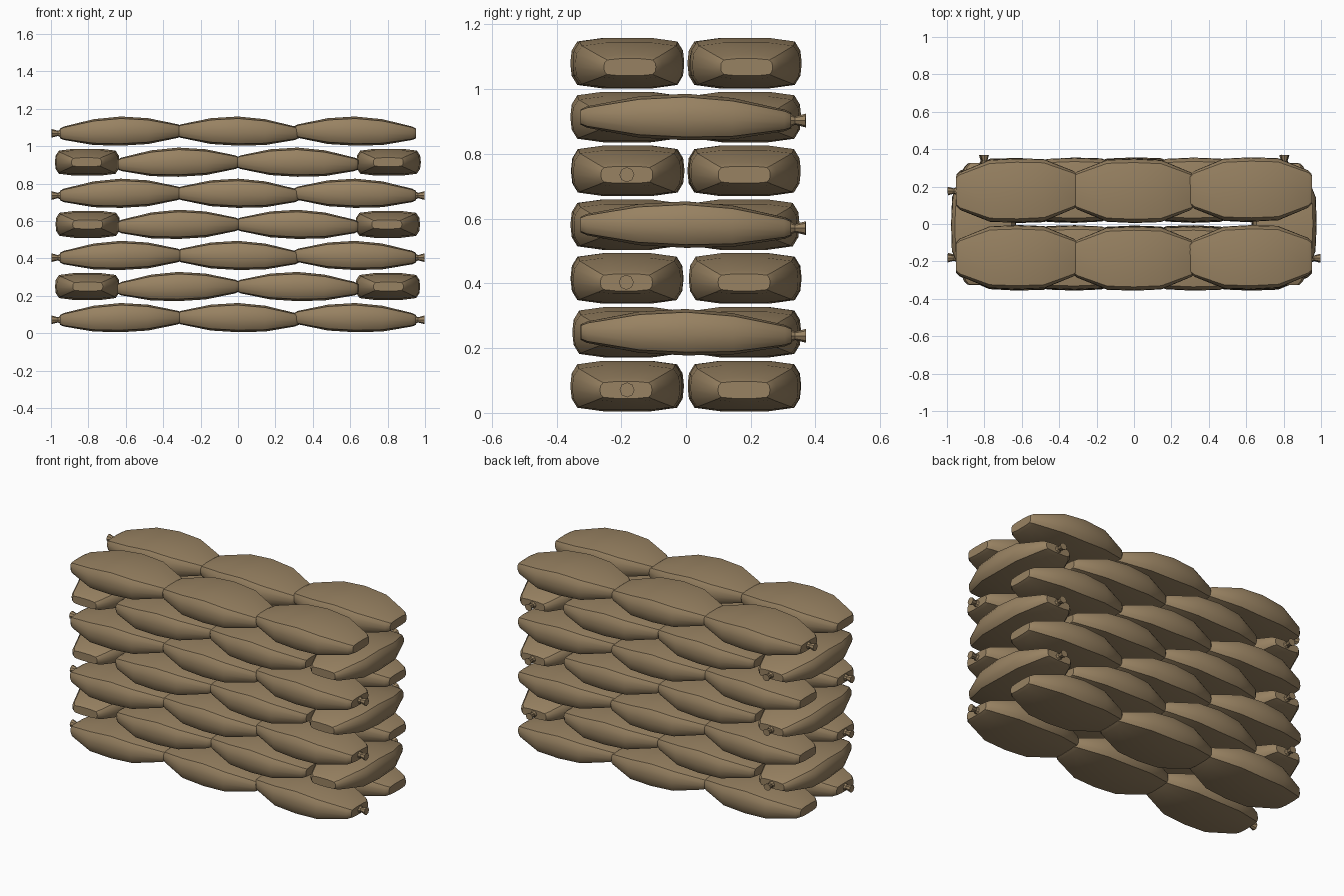
import bpy, bmesh, math, random
from mathutils import Matrix, Vector

if "Cube" in bpy.data.objects:
    bpy.data.objects.remove(bpy.data.objects["Cube"])

random.seed(4)
burlap = bpy.data.materials.new("burlap_brown")
burlap.diffuse_color = (0.314, 0.223, 0.122, 1)
burlap.use_nodes = True
burlap.node_tree.nodes["Principled BSDF"].inputs["Base Color"].default_value = burlap.diffuse_color

# quarter outline of a slumped bag section, mirrored into a closed loop
Q = [(1.0, 0.1), (0.98, 0.5), (0.88, 0.86), (0.42, 1.0)]
SECTION = (Q + [(-y, z) for y, z in reversed(Q)]
           + [(-y, -z) for y, z in Q] + [(y, -z) for y, z in reversed(Q)])
# position along bag, half width, half height
STATIONS = [(-0.325, 0.080, 0.026), (-0.305, 0.100, 0.036), (-0.145, 0.166, 0.069),
            (0.0, 0.172, 0.078), (0.145, 0.166, 0.069), (0.305, 0.100, 0.036),
            (0.325, 0.080, 0.026)]
# tied neck: distance past bag end, radius
KNOT = [(-0.03, 0.030), (0.0, 0.022), (0.015, 0.014), (0.048, 0.023)]


def loft(bm, rings):
    loops = [[bm.verts.new(p) for p in r] for r in rings]
    n = len(loops[0])
    for a, b in zip(loops, loops[1:]):
        for i in range(n):
            j = (i + 1) % n
            bm.faces.new((a[i], a[j], b[j], b[i]))
    bm.faces.new(loops[0][::-1])
    bm.faces.new(loops[-1])


def bag(name, x, y, z, turn, knot, scale=(1, 1, 1)):
    bm = bmesh.new()
    lean = random.uniform(-0.004, 0.004)
    rings = []
    for s, w, h in STATIONS:
        drop = -0.012 * max(0, s) / 0.32          # tied end sags a little
        rings.append([(s, py * w + lean, pz * h + drop) for py, pz in SECTION])
    loft(bm, rings)
    if knot:
        loft(bm, [[(0.322 + d, r * math.cos(k * math.pi / 4), -0.012 + r * math.sin(k * math.pi / 4))
                   for k in range(8)] for d, r in KNOT])
    bmesh.ops.recalc_face_normals(bm, faces=bm.faces)
    m = (Matrix.Translation((x, y, z))
         @ Matrix.Rotation(turn + random.uniform(-0.015, 0.015), 4, 'Z')
         @ Matrix.Diagonal(Vector((*scale, 1))))
    bm.transform(m)
    me = bpy.data.meshes.new(name)
    bm.to_mesh(me)
    bm.free()
    me.materials.append(burlap)
    ob = bpy.data.objects.new(name, me)
    bpy.context.collection.objects.link(ob)
    bpy.context.view_layer.objects.active = ob
    for o in bpy.context.selected_objects:
        o.select_set(False)
    ob.select_set(True)
    bpy.ops.object.shade_smooth_by_angle(angle=math.radians(35))


for layer in range(7):
    z = 0.083 + layer * 0.1662
    if layer % 2 == 0:
        # three lengthwise bags in front and back rows
        for row in (-1, 1):
            for col in (-1, 0, 1):
                tied = col and ((row < 0 and layer < 6) or (row > 0 and layer == 6 and col < 0))
                bag(f"long_bag_{layer}_{row}_{col}", col * 0.626, row * 0.181, z,
                    math.pi if col < 0 else 0, tied)
    else:
        # two lengthwise bags per row, closed by a crosswise bag at each end
        for side in (-1, 1):
            for row in (-1, 1):
                bag(f"middle_bag_{layer}_{row}_{side}", side * 0.318, row * 0.181, z,
                    math.pi if side < 0 else 0, False)
            bag(f"end_bag_{layer}_{side}", side * 0.803, 0, z, math.pi / 2, True, (1, 1, 0.92))
